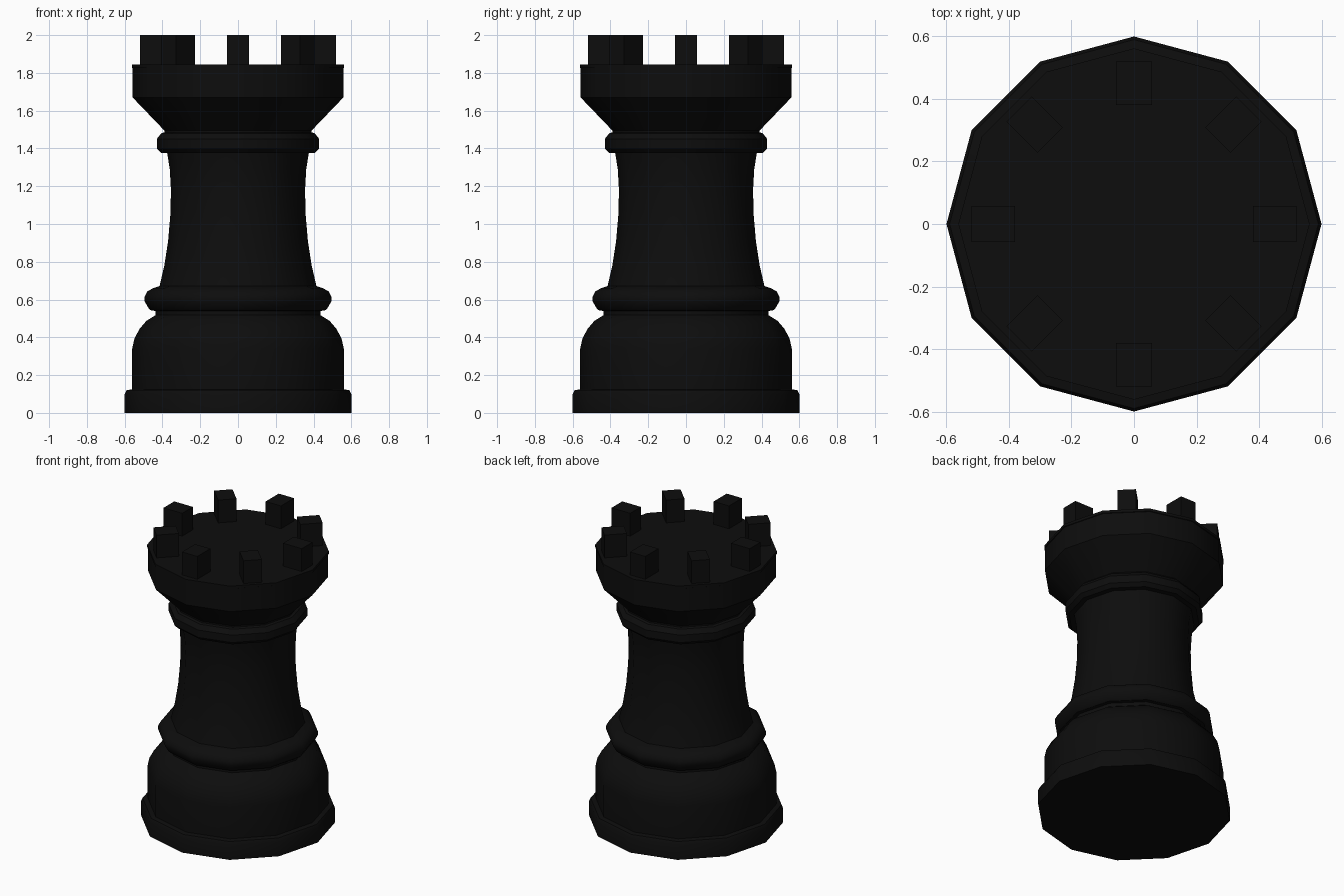
import bpy, bmesh, math
from mathutils import Matrix

if "Cube" in bpy.data.objects:
    bpy.data.objects.remove(bpy.data.objects["Cube"])

black = bpy.data.materials.new("black")
black.diffuse_color = (0.004, 0.004, 0.004, 1)
black.use_nodes = True
black.node_tree.nodes["Principled BSDF"].inputs["Base Color"].default_value = black.diffuse_color


def finish(name, bm, smooth=None):
    bmesh.ops.recalc_face_normals(bm, faces=bm.faces)
    mesh = bpy.data.meshes.new(name)
    bm.to_mesh(mesh)
    bm.free()
    mesh.materials.append(black)
    obj = bpy.data.objects.new(name, mesh)
    bpy.context.collection.objects.link(obj)
    if smooth:
        bpy.ops.object.select_all(action='DESELECT')
        obj.select_set(True)
        bpy.context.view_layer.objects.active = obj
        bpy.ops.object.shade_smooth_by_angle(angle=math.radians(smooth))
    return obj


def lathe(name, profile, sides=12):
    bm = bmesh.new()
    rings = [[bm.verts.new((r * math.cos(math.tau * i / sides),
                            r * math.sin(math.tau * i / sides), z))
              for i in range(sides)] for r, z in profile]
    for a, b in zip(rings, rings[1:]):
        for i in range(sides):
            j = (i + 1) % sides
            bm.faces.new((a[i], a[j], b[j], b[i]))
    bm.faces.new(rings[0])
    bm.faces.new(rings[-1])
    return finish(name, bm, 35)


# Whole turned silhouette from foot to flat top
lathe("turned_tower", [
    # foot and rounded base
    (0.60, 0), (0.60, 0.10), (0.59, 0.12), (0.56, 0.125), (0.56, 0.34),
    (0.548, 0.395), (0.52, 0.446), (0.485, 0.487), (0.437, 0.517),
    (0.437, 0.54),
    # lower collar
    (0.46, 0.542), (0.473, 0.553), (0.495, 0.592), (0.495, 0.615),
    (0.48, 0.643), (0.45, 0.66), (0.415, 0.672),
    # waisted shaft
    (0.39, 0.78), (0.37, 0.91), (0.358, 1.05), (0.355, 1.18),
    (0.361, 1.29), (0.375, 1.375),
    # upper collar
    (0.407, 1.377), (0.43, 1.40), (0.43, 1.45), (0.407, 1.48),
    (0.39, 1.485),
    # flared crown
    (0.39, 1.495), (0.558, 1.67), (0.558, 1.825), (0.562, 1.827),
    (0.562, 1.845),
])

# Eight battlement blocks around the rim
bm = bmesh.new()
for k in range(8):
    m = (Matrix.Rotation(k * math.pi / 4, 4, 'Z')
         @ Matrix.Translation((0.45, 0, 1.91))
         @ Matrix.Diagonal((0.14, 0.115, 0.18, 1)))
    bmesh.ops.create_cube(bm, size=1, matrix=m)
finish("battlements", bm)
